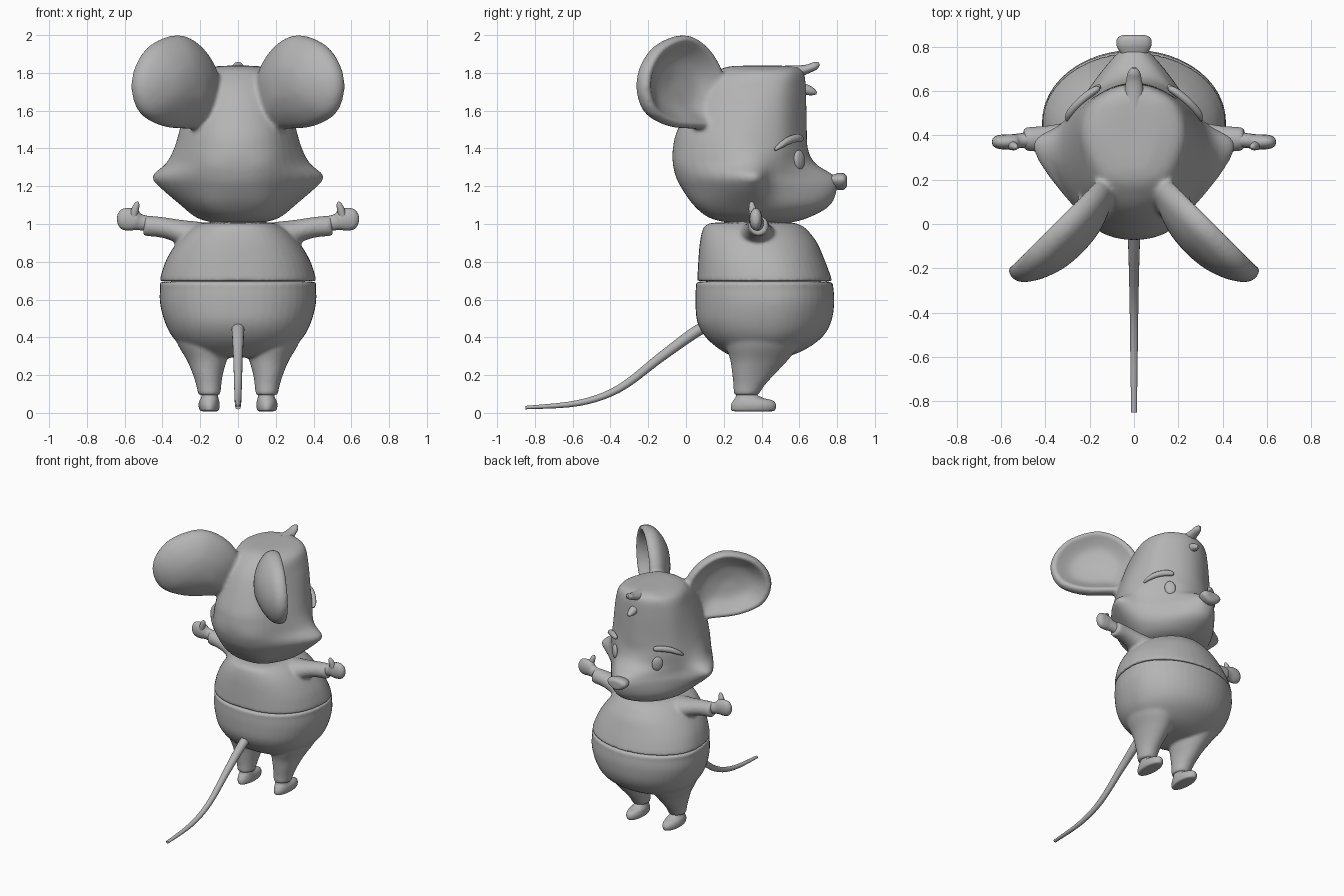
import bpy, bmesh, math
from mathutils import Vector as V

grey = bpy.data.materials.new("plain grey")
grey.diffuse_color = (0.46, 0.46, 0.46, 1)


def cr(a, b, c, d, t):
    # Catmull-Rom interpolation
    return 0.5 * (2*b + (c-a)*t + (2*a-5*b+4*c-d)*t*t + (3*b-a-3*c+d)*t**3)


def smooth_path(pts, n, closed=False):
    m, out = len(pts), []
    for i in range(m if closed else m - 1):
        if closed:
            a, b, c, d = (pts[(i+k) % m] for k in (-1, 0, 1, 2))
        else:
            a, b, c, d = (pts[min(max(i+k, 0), m-1)] for k in (-1, 0, 1, 2))
        out += [cr(a, b, c, d, j/n) for j in range(n)]
    return out if closed else out + [pts[-1]]


def select(*obs):
    bpy.ops.object.select_all(action='DESELECT')
    for o in obs:
        o.select_set(True)
    bpy.context.view_layer.objects.active = obs[0]


def finish(bm, name, angle=50):
    bmesh.ops.recalc_face_normals(bm, faces=bm.faces)
    me = bpy.data.meshes.new(name)
    bm.to_mesh(me)
    bm.free()
    ob = bpy.data.objects.new(name, me)
    bpy.context.collection.objects.link(ob)
    me.materials.append(grey)
    select(ob)
    bpy.ops.object.shade_smooth_by_angle(angle=math.radians(angle))
    return ob


def blend(obs, voxel, rounds):
    # fuse overlapping parts into one soft skin
    select(*obs)
    bpy.ops.object.join()
    ob = obs[0]
    r = ob.modifiers.new("fuse", 'REMESH')
    r.mode, r.voxel_size = 'VOXEL', voxel
    s = ob.modifiers.new("soften", 'SMOOTH')
    s.factor, s.iterations = .5, rounds
    for m in ("fuse", "soften"):
        bpy.ops.object.modifier_apply(modifier=m)
    ob.data.materials.clear()
    ob.data.materials.append(grey)
    bpy.ops.object.shade_smooth_by_angle(angle=math.radians(60))


def loft(name, rings, n=5, side=1, angle=50):
    # skin smoothly between rings of equal point count; side=-1 mirrors in x
    cols = [smooth_path([V(r[i]) for r in rings], n) for i in range(len(rings[0]))]
    bm = bmesh.new()
    rows = [[bm.verts.new((c[j].x*side, c[j].y, c[j].z)) for c in cols] for j in range(len(cols[0]))]
    k = len(cols)
    for p, q in zip(rows, rows[1:]):
        for i in range(k):
            bm.faces.new((p[i], p[(i+1) % k], q[(i+1) % k], q[i]))
    for r in (rows[0], rows[-1]):
        c = bm.verts.new(sum((v.co for v in r), V()) / k)
        for i in range(k):
            bm.faces.new((r[i], r[(i+1) % k], c))
    return finish(bm, name, angle)


def oval(z, w, yb, yc, yf, x=0, count=48, square=1):
    # horizontal egg shaped ring: half width, back, widest and front y
    out = []
    for i in range(count):
        a = 2*math.pi*i/count
        s, c = math.sin(a), math.cos(a)
        if s < 0:
            s, c = -abs(s)**square, math.copysign(abs(c)**square, c)
        out.append((x + w*c, yc + s*((yf-yc) if s > 0 else (yc-yb)), z))
    return out


def tube(name, pts, n=5, side=1, count=16):
    # pts: x, y, z, radius across, radius up
    P = [V(p[:3]) for p in pts]
    rings = []
    for i, p in enumerate(pts):
        t = (P[min(i+1, len(P)-1)] - P[max(i-1, 0)]).normalized()
        ref = V((0, 0, 1)) if abs(t.z) < .85 else V((0, 1, 0))
        a = t.cross(ref).normalized()
        b = a.cross(t)
        rings.append([P[i] + a*p[3]*math.cos(2*math.pi*k/count) + b*p[4]*math.sin(2*math.pi*k/count)
                      for k in range(count)])
    return loft(name, rings, n, side)


def ball(name, loc, size, rot):
    bm = bmesh.new()
    bmesh.ops.create_uvsphere(bm, u_segments=24, v_segments=14, radius=1)
    ob = finish(bm, name)
    ob.location, ob.scale, ob.rotation_euler = loc, size, rot


# Head: half sections from back to front, mirrored and smoothed
sections = [
    (1.00, .27, .05, .28, .09, .35, .08, .45, .04, .5, .52),
    (1.03, .13, .12, .17, .21, .35, .18, .50, .10, .6, .64),
    (1.10, .04, .17, .09, .30, .32, .26, .50, .13, .69, .765),
    (1.20, -.03, .20, .04, .42, .33, .29, .49, .09, .755, .80),
    (1.255, -.055, .21, .02, .455, .34, .30, .47, .085, .735, .785),
    (1.32, -.07, .20, .00, .38, .30, .30, .47, .13, .635, .685),
    (1.40, -.07, .20, .01, .335, .27, .29, .48, .15, .605, .645),
    (1.50, -.045, .19, .03, .305, .28, .27, .49, .14, .60, .64),
    (1.70, .05, .17, .12, .25, .33, .24, .50, .13, .60, .635),
    (1.80, .15, .14, .20, .22, .38, .19, .53, .10, .60, .625),
    (1.832, .22, .08, .25, .13, .40, .11, .53, .05, .57, .585),
    (1.838, .30, .04, .32, .06, .40, .05, .47, .03, .50, .51)]
rings = []
for z, yb, x1, y1, x2, y2, x3, y3, x4, y4, yf in sections:
    half = [(x1, y1), (x2, y2), (x3, y3), (x4, y4)]
    pts = [V((0, yb, z))] + [V((x, y, z)) for x, y in half] + [V((0, yf, z))]
    pts += [V((-x, y, z)) for x, y in reversed(half)]
    rings.append(smooth_path(pts, 5, closed=True))
head = [loft("head", rings)]

# Body: jacket over trousers
jacket = [loft("jacket", [oval(*r, square=.85) for r in [
    (.697, .40, .07, .46, .755), (.70, .413, .06, .46, .772), (.75, .402, .062, .45, .757),
    (.82, .375, .066, .43, .73), (.90, .325, .073, .40, .695), (.96, .27, .085, .38, .65),
    (.99, .225, .10, .37, .615), (1.006, .19, .14, .36, .57), (1.007, .12, .22, .36, .5)]])]
trousers = [loft("trousers", [oval(*r, square=.88) for r in [
    (.293, .08, .32, .4, .47), (.30, .19, .25, .4, .54), (.335, .275, .18, .42, .63), (.40, .345, .105, .44, .72),
    (.48, .387, .06, .45, .768), (.58, .413, .05, .46, .785), (.66, .413, .052, .46, .78),
    (.693, .407, .06, .46, .768), (.697, .3, .15, .46, .66)]])]
loft("neck", [oval(.97, .15, .2, .36, .54), oval(1.04, .15, .2, .36, .54)])

# Tail
tube("tail", [(0, .10, .455, .034, .03), (0, .03, .415, .032, .03), (0, -.14, .29, .025, .025),
              (0, -.355, .128, .02, .02), (0, -.57, .052, .017, .016), (0, -.85, .028, .013, .009)])

# Nose and hair tufts
loft("nose", [[(w*math.cos(a)*(1 + .3*math.sin(a)), y, 1.225 + h*math.sin(a))
               for a in [2*math.pi*i/24 for i in range(24)]]
              for y, w, h in [(.76, .05, .03), (.79, .07, .04), (.81, .076, .045),
                              (.835, .074, .043), (.85, .055, .03), (.853, .02, .012)]])
tube("hair_tuft_upper", [(0, .53, 1.80, .045, .04), (0, .60, 1.81, .043, .03), (0, .65, 1.823, .035, .023),
                         (0, .685, 1.838, .027, .021), (0, .705, 1.85, .01, .008)])
tube("hair_tuft_lower", [(0, .60, 1.715, .035, .035), (0, .64, 1.71, .03, .028), (0, .67, 1.70, .022, .02),
                         (0, .692, 1.692, .008, .007)])

# Ear: outline along the disc, then profile (scale, depth) from back over the rim to the hollow
outline = smooth_path([V(p) for p in [
    (-.04, 1.80), (.07, 1.935), (.23, 2.0), (.42, 1.95), (.53, 1.84), (.56, 1.71), (.50, 1.585),
    (.35, 1.52), (.18, 1.505), (.02, 1.515), (-.05, 1.65)]], 4, closed=True)
centre = V((.26, 1.755))
ear_profile = [(.06, -.145), (.35, -.135), (.65, -.105), (.85, -.07), (.96, -.04), (1, -.005),
               (.97, .03), (.88, .04), (.76, .01), (.5, -.04), (.06, -.06)]
s2 = math.sqrt(.5)
ear = []
for s, d in ear_profile:
    ring = []
    for p in outline:
        u, v = centre + (p - centre)*s
        n = .218 + d
        ring.append((s2*(u+n), s2*(n-u), v))
    ear.append(ring)

for side, tag in ((1, "right"), (-1, "left")):
    head.append(loft("ear_" + tag, ear, 4, side))
    # Eye and brow
    ball("eye_" + tag, (side*.178, .600, 1.34), (.038, .018, .052), (0, side*.12, -side*.75))
    tube("brow_" + tag, [(.305, .47, 1.392, .008, .006), (.29, .50, 1.415, .016, .015), (.25, .545, 1.443, .018, .02),
                         (.20, .588, 1.455, .018, .021), (.165, .61, 1.453, .014, .016), (.155, .613, 1.45, .005, .005)],
         4, side)
    # Sleeve
    jacket.append(tube("sleeve_" + tag, [
        (.10, .37, .89, .14, .105), (.22, .375, .93, .11, .085), (.32, .38, .963, .078, .062),
        (.40, .382, .982, .062, .055), (.48, .384, .99, .054, .055),
        (.497, .384, .992, .048, .049), (.498, .384, .992, .03, .03)], 4, side))
    # Hand with thumb
    tube("hand_" + tag, [(.47, .38, 1.0, .035, .04), (.52, .375, 1.01, .033, .043), (.545, .37, 1.02, .035, .055),
                         (.58, .37, 1.025, .034, .06), (.615, .37, 1.026, .03, .053), (.635, .37, 1.026, .018, .03),
                         (.64, .37, 1.026, .006, .01)], 4, side)
    tube("thumb_" + tag, [(.555, .36, 1.03, .022, .022), (.545, .352, 1.075, .02, .02), (.535, .348, 1.105, .014, .014),
                          (.53, .346, 1.118, .004, .004)], 4, side)
    # Leg
    trousers.append(loft("leg_" + tag, [oval(*r) for r in [
        (.093, .045, .27, .32, .365, .152), (.098, .058, .253, .32, .384, .152), (.15, .067, .251, .33, .42, .155),
        (.21, .081, .244, .34, .475, .16), (.28, .106, .234, .37, .54, .165), (.36, .14, .21, .4, .6, .178),
        (.45, .16, .2, .42, .62, .19)]], 5, side))
    # Shoe
    loft("shoe_" + tag, [oval(*r) for r in [
        (.008, .035, .26, .35, .45, .15), (.014, .05, .24, .36, .47, .152), (.04, .056, .238, .36, .477, .153),
        (.065, .052, .25, .34, .46, .152), (.082, .045, .262, .32, .40, .15), (.11, .04, .27, .32, .36, .15)]],
         4, side)

blend(head, .012, 10)
blend(jacket, .01, 8)
blend(trousers, .01, 8)
